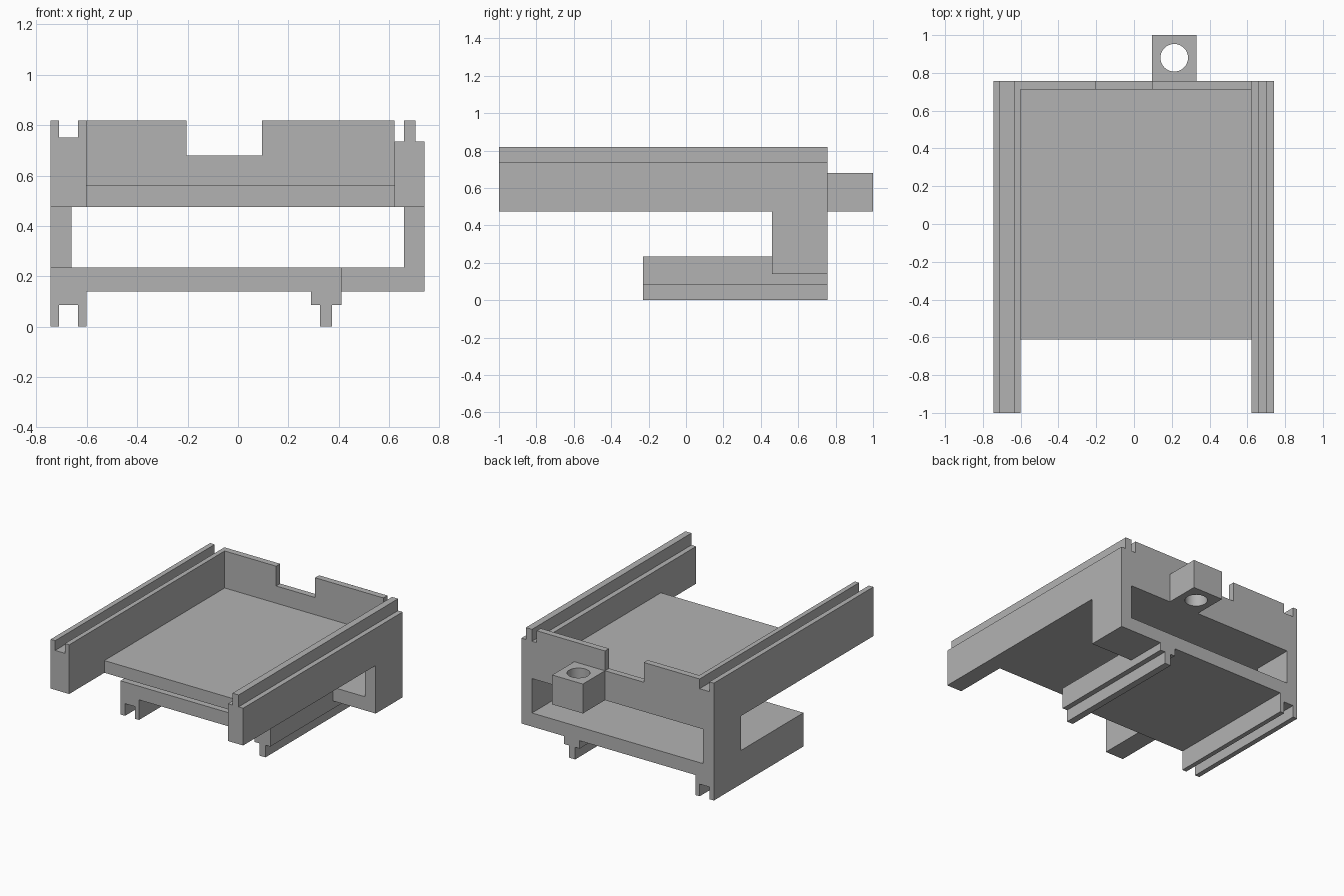
import bpy
import bmesh

cube = bpy.data.objects.get("Cube")
if cube:
    bpy.data.objects.remove(cube, do_unlink=True)

grey = bpy.data.materials.new("plain grey")
grey.use_nodes = True
grey.diffuse_color = (0.45, 0.45, 0.45, 1)
grey.node_tree.nodes["Principled BSDF"].inputs["Base Color"].default_value = (0.45, 0.45, 0.45, 1)


def extrude_y(name, profile, y0, y1):
    """Extrude an x-z outline from y0 to y1."""
    bm = bmesh.new()
    face = bm.faces.new([bm.verts.new((x, y0, z)) for x, z in profile])
    ext = bmesh.ops.extrude_face_region(bm, geom=[face])
    moved = [v for v in ext["geom"] if isinstance(v, bmesh.types.BMVert)]
    bmesh.ops.translate(bm, verts=moved, vec=(0, y1 - y0, 0))
    bmesh.ops.recalc_face_normals(bm, faces=bm.faces)
    mesh = bpy.data.meshes.new(name)
    bm.to_mesh(mesh)
    bm.free()
    mesh.materials.append(grey)
    obj = bpy.data.objects.new(name, mesh)
    bpy.context.collection.objects.link(obj)
    return obj


def rect(x0, x1, z0, z1):
    return [(x0, z0), (x1, z0), (x1, z1), (x0, z1)]


FRONT, BACK = -1.0, 0.757
LEFT, RIGHT = 0.74, -0.745      # outer sides
IN_L, IN_R = 0.622, -0.602      # inner rail sides
DECK, FLOOR, TOP = 0.475, 0.56, 0.818
LOW, SHELF = 0.14, 0.235        # lower shelf underside and top
POST_Y = 0.46

# Upper rails: one grooved, one tongued
extrude_y("right_groove_rail", [
    (RIGHT, DECK), (IN_R, DECK), (IN_R, TOP), (-0.635, TOP),
    (-0.635, 0.75), (-0.71, 0.75), (-0.71, TOP), (RIGHT, TOP)], FRONT, BACK)
extrude_y("left_tongue_rail", [
    (IN_L, DECK), (LEFT, DECK), (LEFT, 0.735), (0.705, 0.735),
    (0.705, TOP), (0.658, TOP), (0.658, 0.735), (IN_L, 0.735)], FRONT, BACK)

# Tray floor and notched back wall
extrude_y("tray_floor", rect(IN_R, IN_L, DECK, FLOOR), -0.612, BACK)
extrude_y("back_wall", [
    (IN_R, FLOOR), (IN_L, FLOOR), (IN_L, TOP), (0.095, TOP),
    (0.095, 0.68), (-0.205, 0.68), (-0.205, TOP), (IN_R, TOP)], 0.713, BACK)

# Posts and lower shelf with matching groove and tongue feet
extrude_y("right_post", rect(RIGHT, -0.66, SHELF, DECK), POST_Y, BACK)
extrude_y("left_post", rect(0.658, LEFT, SHELF, DECK), POST_Y, BACK)
extrude_y("shelf_extension", rect(0.41, LEFT, LOW, SHELF), POST_Y, BACK)
extrude_y("lower_shelf", [
    (RIGHT, SHELF), (RIGHT, 0), (-0.71, 0), (-0.71, 0.085), (-0.635, 0.085),
    (-0.635, 0), (IN_R, 0), (IN_R, LOW), (0.29, LOW), (0.29, 0.085),
    (0.325, 0.085), (0.325, 0), (0.373, 0), (0.373, 0.085),
    (0.41, 0.085), (0.41, SHELF)], -0.23, BACK)

# Rear lug with a vertical hole
lug = extrude_y("rear_lug", rect(0.095, 0.332, DECK, 0.68), BACK, 1.0)
bpy.ops.mesh.primitive_cylinder_add(vertices=48, radius=0.073, depth=1,
                                    location=(0.213, 0.88, 0.58))
cutter = bpy.context.object
cutter.name = "lug_hole_cutter"
cutter.data.materials.append(grey)
cutter.hide_render = True
cutter.hide_viewport = True
hole = lug.modifiers.new("hole", 'BOOLEAN')
hole.operation = 'DIFFERENCE'
hole.solver = 'EXACT'
hole.object = cutter

# Bake the hole, drop the cutter and smooth the bore
bpy.context.view_layer.update()
graph = bpy.context.evaluated_depsgraph_get()
lug_mesh = bpy.data.meshes.new_from_object(lug.evaluated_get(graph))
lug.modifiers.clear()
lug.data = lug_mesh
bpy.data.objects.remove(cutter, do_unlink=True)
bpy.ops.object.select_all(action='DESELECT')
lug.select_set(True)
bpy.context.view_layer.objects.active = lug
bpy.ops.object.shade_smooth_by_angle()
